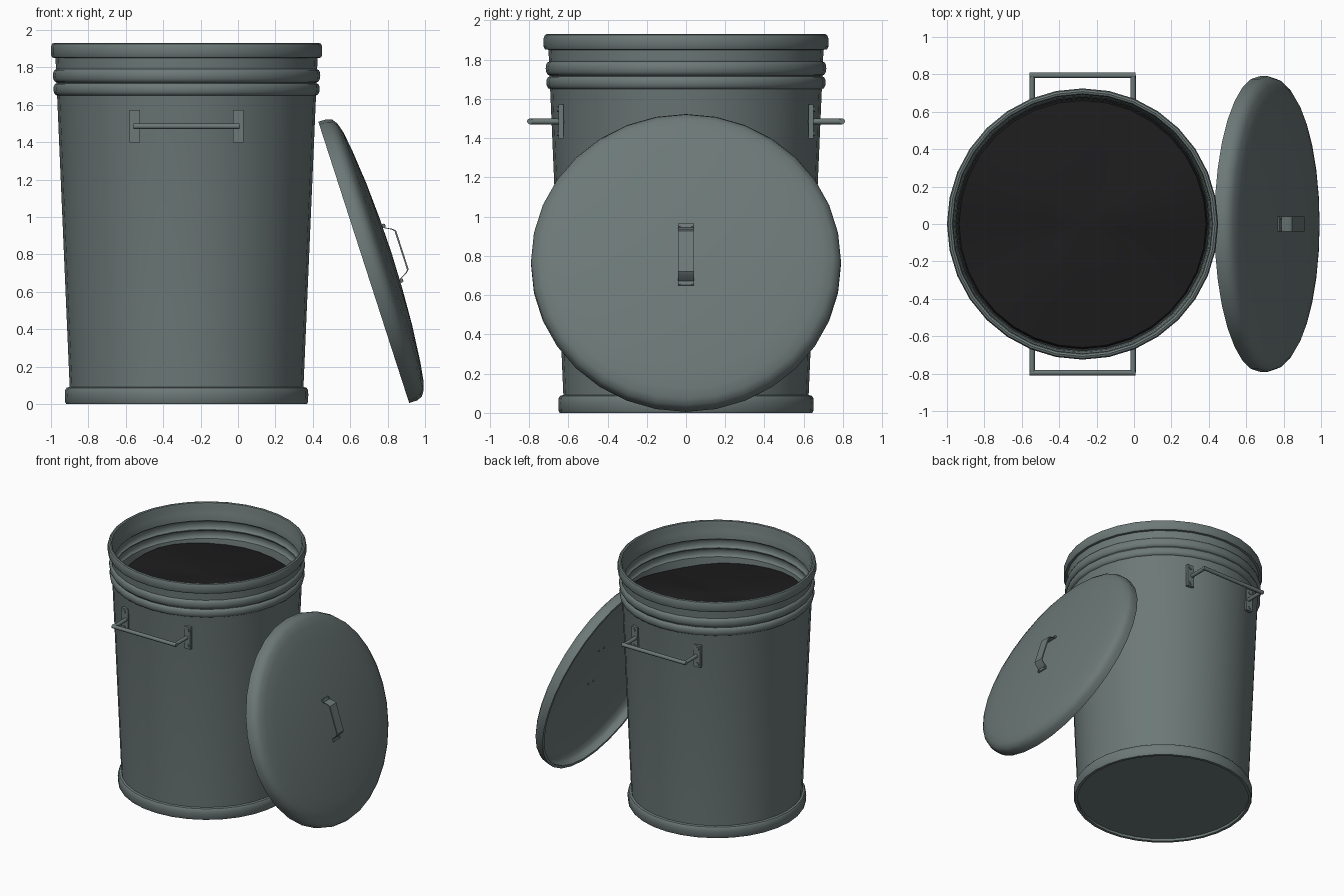
import bpy, bmesh, math
from mathutils import Matrix, Vector

if "Cube" in bpy.data.objects:
    bpy.data.objects.remove(bpy.data.objects["Cube"])

CX = -0.275   # bin axis
SEG = 32


def material(name, col):
    m = bpy.data.materials.new(name)
    m.diffuse_color = (*col, 1)
    m.use_nodes = True
    m.node_tree.nodes["Principled BSDF"].inputs["Base Color"].default_value = m.diffuse_color
    return m


METAL = material("painted_metal", (0.15, 0.19, 0.185))
BAG = material("black_bag", (0.012, 0.012, 0.013))


def finish(bm, name, mat, matrix=None, angle=40):
    bmesh.ops.remove_doubles(bm, verts=bm.verts, dist=1e-5)
    bmesh.ops.recalc_face_normals(bm, faces=bm.faces)
    me = bpy.data.meshes.new(name)
    bm.to_mesh(me)
    bm.free()
    me.materials.append(mat)
    ob = bpy.data.objects.new(name, me)
    bpy.context.collection.objects.link(ob)
    if matrix:
        ob.matrix_world = matrix
    bpy.ops.object.select_all(action='DESELECT')
    ob.select_set(True)
    bpy.context.view_layer.objects.active = ob
    bpy.ops.object.shade_smooth_by_angle(angle=math.radians(angle))
    return ob


def lathe(name, profile, mat, matrix, height=None):
    bm = bmesh.new()
    rows = []
    for r, z in profile:
        row = []
        for i in range(SEG):
            a = 2 * math.pi * i / SEG
            dz = height(r, a) if height else 0
            row.append(bm.verts.new((r * math.cos(a), r * math.sin(a), z + dz)))
        rows.append(row)
    for p, q in zip(rows, rows[1:]):
        for i in range(SEG):
            j = (i + 1) % SEG
            bm.faces.new((p[i], p[j], q[j], q[i]))
    return finish(bm, name, mat, matrix)


def add_rod(bm, a, b, r, seg=12):
    a, b = Vector(a), Vector(b)
    d = b - a
    m = Matrix.Translation((a + b) / 2) @ d.to_track_quat('Z', 'Y').to_matrix().to_4x4()
    bmesh.ops.create_cone(bm, cap_ends=True, segments=seg, radius1=r, radius2=r,
                          depth=d.length, matrix=m)


def add_box(bm, c, s):
    bmesh.ops.create_cube(bm, size=1, matrix=Matrix.Translation(c) @ Matrix.Diagonal((*s, 1)))


def bulge(r0, z0, r1, z1, depth, n=6):
    """Rounded bead between two wall points."""
    return [(r0 + (r1 - r0) * t + depth * math.sin(math.pi * t),
             (z0 + z1) / 2 - (z1 - z0) / 2 * math.cos(math.pi * t))
            for t in (i / n for i in range(n + 1))]


bin_pos = Matrix.Translation((CX, 0, 0))

# Bin shell: outer wall with two beads and a rolled rim, then the inner wall
wall = [(0.625, 0.09), (0.692, 1.645)]
wall += bulge(0.693, 1.65, 0.695, 1.715, 0.018)
wall += bulge(0.696, 1.72, 0.698, 1.79, 0.018)
wall += [(0.701, 1.85)]
rim = [(0.718, 1.852), (0.725, 1.865), (0.725, 1.91), (0.719, 1.926), (0.708, 1.93),
       (0.697, 1.926), (0.692, 1.91), (0.69, 1.865), (0.684, 1.85)]
inner = [(r - 0.02, z) for r, z in reversed(wall[:-1])]
lathe("bin_body", [(0, 0.02), (0.622, 0.02)] + wall + rim + inner + [(0, 0.09)],
      METAL, bin_pos)

# Base ring
lathe("base_ring", [(0.622, 0.03), (0.622, 0.0), (0.643, 0.0), (0.649, 0.01), (0.651, 0.05),
                    (0.649, 0.075), (0.641, 0.087), (0.622, 0.092)], METAL, bin_pos)

# Uneven bag of rubbish filling the bin
lathe("rubbish_bag", [(0.674, 1.58), (0.66, 1.61), (0.5, 1.63), (0.33, 1.65), (0.16, 1.66), (0, 1.66)],
      BAG, bin_pos,
      lambda r, a: 0.02 * (r / 0.67) * math.sin(3 * a + 0.6) + 0.012 * r * math.sin(5 * a))

# Side handles with riveted mounting plates
for side, label in ((-1, "front"), (1, "back")):
    bm = bmesh.new()
    x, z, yo = 0.27, 1.485, 0.795 * side
    add_rod(bm, (-x - 0.014, yo, z), (x + 0.014, yo, z), 0.015)
    for s in (-1, 1):
        add_rod(bm, (s * x, 0.62 * side, z), (s * x, yo, z), 0.0145)
    finish(bm, label + "_handle", METAL, bin_pos)
    bm = bmesh.new()
    for s in (-1, 1):
        add_box(bm, (s * 0.277, 0.637 * side, z), (0.056, 0.026, 0.175))
        for dz in (-0.062, 0.062):
            p = (s * 0.283, side * 0.64, z + dz)
            add_rod(bm, p, (p[0], side * 0.657, p[2]), 0.013, 10)
    finish(bm, label + "_handle_plates", METAL, bin_pos)

# Lid leaning on the bin: local z is the lid axis, local -x runs up the slope
lid_pos = Matrix.Translation((0.6725, 0, 0.757)) @ Matrix.Rotation(math.radians(72.1), 4, 'Y')
lathe("lid", [(0, 0.157), (0.2, 0.153), (0.4, 0.143), (0.6, 0.124), (0.7, 0.109), (0.75, 0.094),
              (0.778, 0.074), (0.79, 0.045), (0.79, 0.0), (0.768, 0.0), (0.768, 0.04),
              (0.755, 0.062), (0.7, 0.087), (0.6, 0.104), (0.4, 0.124), (0.2, 0.134), (0, 0.138)],
      METAL, lid_pos)

# Strap handle on the lid
bm = bmesh.new()
half = [(0.165, 0.156), (0.142, 0.158), (0.122, 0.195), (0.108, 0.208)]
path = [(-u, h) for u, h in half] + list(reversed(half))
T = 0.009
rings = [[bm.verts.new((u, y, h + dz)) for y, dz in ((-0.04, 0), (0.04, 0), (0.04, T), (-0.04, T))]
         for u, h in path]
for p, q in zip(rings, rings[1:]):
    for i in range(4):
        j = (i + 1) % 4
        bm.faces.new((p[i], p[j], q[j], q[i]))
bm.faces.new(rings[0])
bm.faces.new(rings[-1])
finish(bm, "lid_handle", METAL, lid_pos, 30)

# Lid handle rivets
bm = bmesh.new()
for u in (-0.154, 0.154):
    for y in (-0.032, 0.032):
        add_rod(bm, (u, y, 0.13), (u, y, 0.171), 0.008, 8)
finish(bm, "lid_handle_rivets", METAL, lid_pos)
